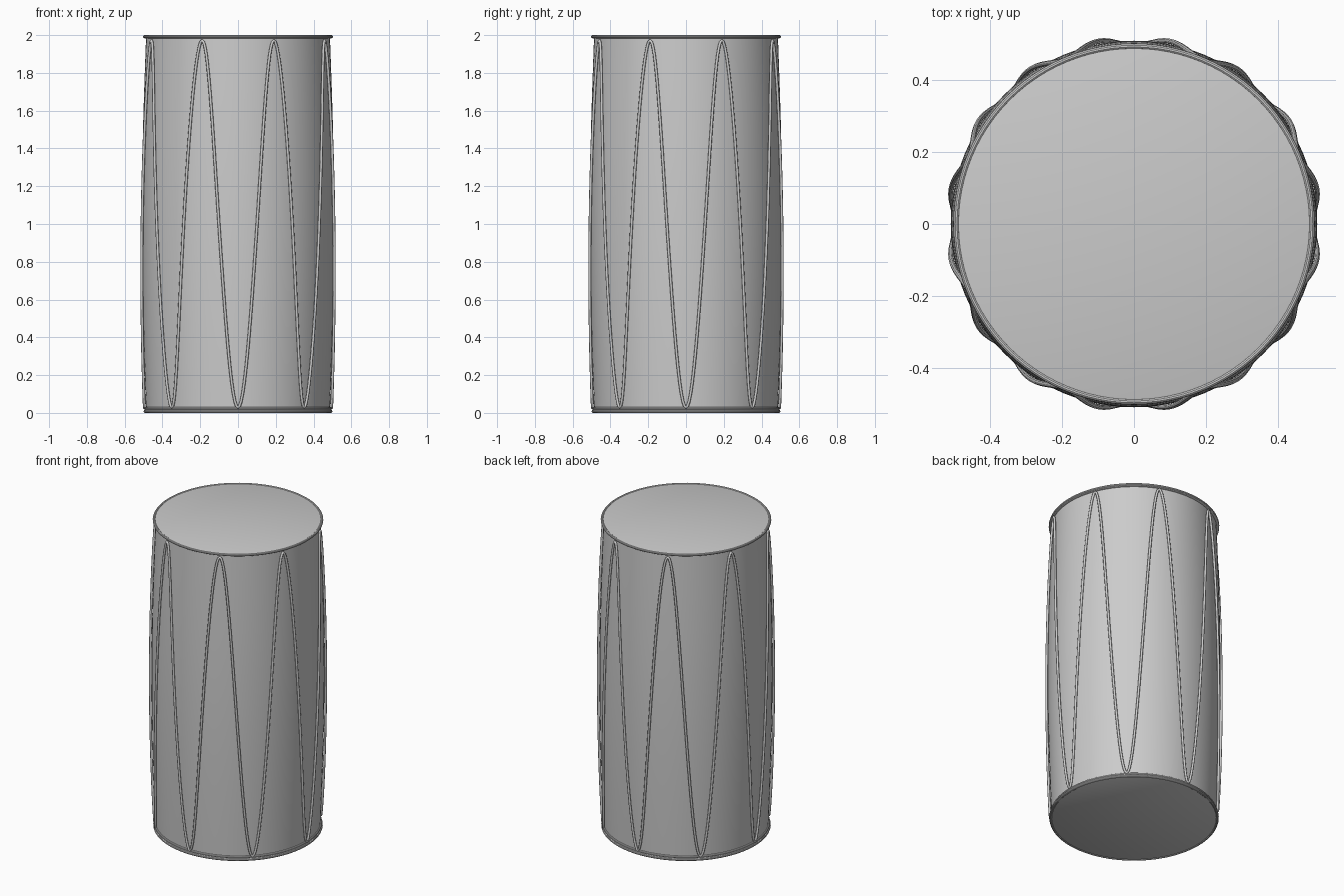
import bpy
from math import sin, cos, pi

if "Cube" in bpy.data.objects:
    bpy.data.objects.remove(bpy.data.objects["Cube"])

SEG = 96


def lathe(name, profile):
    """Spin a (radius, z) profile around the z axis; ends are capped."""
    verts = [(r * cos(2 * pi * i / SEG), r * sin(2 * pi * i / SEG), z)
             for r, z in profile for i in range(SEG)]
    faces = []
    for k in range(len(profile) - 1):
        for i in range(SEG):
            j = (i + 1) % SEG
            faces.append((k * SEG + i, k * SEG + j, (k + 1) * SEG + j, (k + 1) * SEG + i))
    top = (len(profile) - 1) * SEG
    faces.append(tuple(reversed(range(SEG))))
    faces.append(tuple(range(top, top + SEG)))
    me = bpy.data.meshes.new(name)
    me.from_pydata(verts, [], faces)
    ob = bpy.data.objects.new(name, me)
    bpy.context.collection.objects.link(ob)
    bpy.ops.object.select_all(action='DESELECT')
    ob.select_set(True)
    bpy.context.view_layer.objects.active = ob
    bpy.ops.object.shade_smooth_by_angle()
    return ob


def ring(name, radius, z, thick):
    bpy.ops.mesh.primitive_torus_add(major_segments=SEG, minor_segments=10, location=(0, 0, z),
                                     major_radius=radius, minor_radius=thick)
    bpy.context.object.name = name
    bpy.ops.object.shade_smooth_by_angle()


# Slightly barrelled shell
lathe("drum_shell", [(0.487 + 0.023 * sin(pi * k / 16), 0.01 + 1.975 * k / 16) for k in range(17)])

# Skins at both ends
lathe("top_skin", [(0.485, 1.98), (0.499, 1.985), (0.499, 1.993), (0.483, 1.998)])
lathe("bottom_skin", [(0.488, 0.004), (0.496, 0.008), (0.496, 0.016), (0.487, 0.022)])

# Hoops
ring("top_hoop", 0.495, 1.992, 0.008)
ring("bottom_hoop", 0.492, 0.008, 0.008)
ring("bottom_inner_hoop", 0.489, 0.024, 0.007)

# Tensioning rope: eight waves round the shell
N = 384
cu = bpy.data.curves.new("tension_rope", 'CURVE')
cu.dimensions = '3D'
cu.bevel_depth = 0.0075
cu.bevel_resolution = 2
sp = cu.splines.new('POLY')
sp.points.add(N - 1)
for i, p in enumerate(sp.points):
    a = 2 * pi * i / N
    w = 8 * a
    r = 0.496 + 0.022 * sin(w) ** 2
    t = a - pi / 2
    p.co = (r * cos(t), r * sin(t), 1.0 - 0.972 * cos(w), 1)
sp.use_cyclic_u = True
rope = bpy.data.objects.new("tension_rope", cu)
bpy.context.collection.objects.link(rope)
